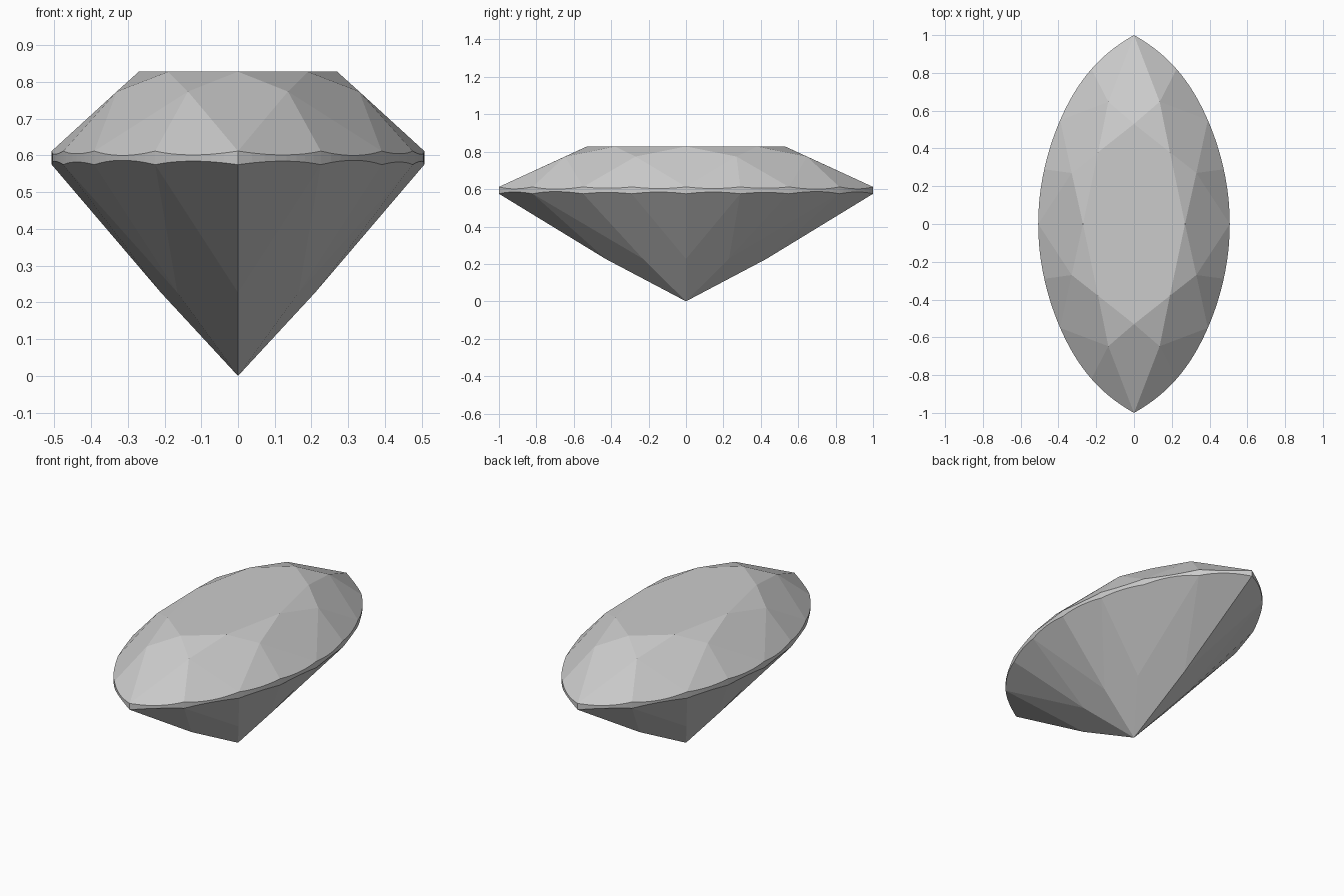
import bpy
import bmesh
from mathutils import Vector

cube = bpy.data.objects.get("Cube")
if cube:
    bpy.data.objects.remove(cube)

TABLE_Z, BREAK_Z, GIRDLE_TOP, GIRDLE_LOW, LOWER_Z = 0.828, 0.774, 0.612, 0.575, 0.227
STEPS = 8

grey = bpy.data.materials.new("gem_grey")
grey.use_nodes = True
tone = (0.6, 0.6, 0.6, 1)
grey.diffuse_color = tone
grey.node_tree.nodes["Principled BSDF"].inputs["Base Color"].default_value = tone


def rim(y, z):
    """Point on the pointed oval outline."""
    return Vector((0.507 * (1 - 0.75 * y**2 - 0.25 * y**8), y, z))


def facet_arc(inner, ya, yb, z):
    """Rim points from ya to yb, lying in the plane of a facet with corner inner."""
    a, b = rim(ya, z), rim(yb, z)
    n = (a - inner).cross(b - inner)
    pts = []
    for i in range(STEPS + 1):
        p = rim(ya + (yb - ya) * i / STEPS, z)
        p.z = inner.z - (n.x * (p.x - inner.x) + n.y * (p.y - inner.y)) / n.z
        pts.append(p)
    return pts


def build(name, faces):
    """Make one quarter from polygons facing outwards, then mirror it."""
    bm = bmesh.new()
    for pts in faces:
        f = bm.faces.new([bm.verts.new(p) for p in pts])
        f.normal_update()
        if f.normal.dot(f.calc_center_median() - Vector((0, 0, 0.5))) < 0:
            f.normal_flip()
    bmesh.ops.remove_doubles(bm, verts=bm.verts[:], dist=0.0001)
    mesh = bpy.data.meshes.new(name)
    bm.to_mesh(mesh)
    bm.free()
    mesh.materials.append(grey)
    obj = bpy.data.objects.new(name, mesh)
    bpy.context.collection.objects.link(obj)
    mirror = obj.modifiers.new("mirror", 'MIRROR')
    mirror.use_axis = (True, True, False)


# Corner points of one quarter, from the side to the pointed end
main_y = [0, 0.55, 1]
half_y = [0.29, 0.82]
table = [Vector((x, y, TABLE_Z)) for x, y in [(0.27, 0), (0.19, 0.38), (0, 0.53)]]
mids = [Vector((x, y, BREAK_Z)) for x, y in [(0.33, 0.27), (0.136, 0.647)]]
lower = [Vector((x, y, LOWER_Z)) for x, y in [(0.21, 0), (0.165, 0.23), (0, 0.43)]]
top = [rim(y, GIRDLE_TOP) for y in main_y]
culet = Vector((0, 0, 0))

# Crown: table, main kites, then star and upper half facets
crown = [[Vector((0, 0, TABLE_Z))] + table,
         [table[0], mids[0], top[0]],
         [table[1], mids[0], top[1], mids[1]],
         [table[2], mids[1], top[2]]]
pavilion, girdle = [], []
for j, h in enumerate(half_y):
    crown.append([table[j], table[j + 1], mids[j]])
    pavilion.append([culet, lower[j], rim(h, GIRDLE_LOW), lower[j + 1]])
    for k, (ya, yb) in enumerate([(main_y[j], h), (h, main_y[j + 1])]):
        upper_arc = facet_arc(mids[j], ya, yb, GIRDLE_TOP)
        lower_arc = facet_arc(lower[j + k], ya, yb, GIRDLE_LOW)
        crown.append([mids[j]] + upper_arc)
        pavilion.append([lower[j + k]] + lower_arc)
        # Girdle strip between the scalloped edges
        for i in range(STEPS):
            girdle.append([lower_arc[i], lower_arc[i + 1], upper_arc[i + 1], upper_arc[i]])

build("gem_crown", crown)
build("gem_girdle", girdle)
build("gem_pavilion", pavilion)
